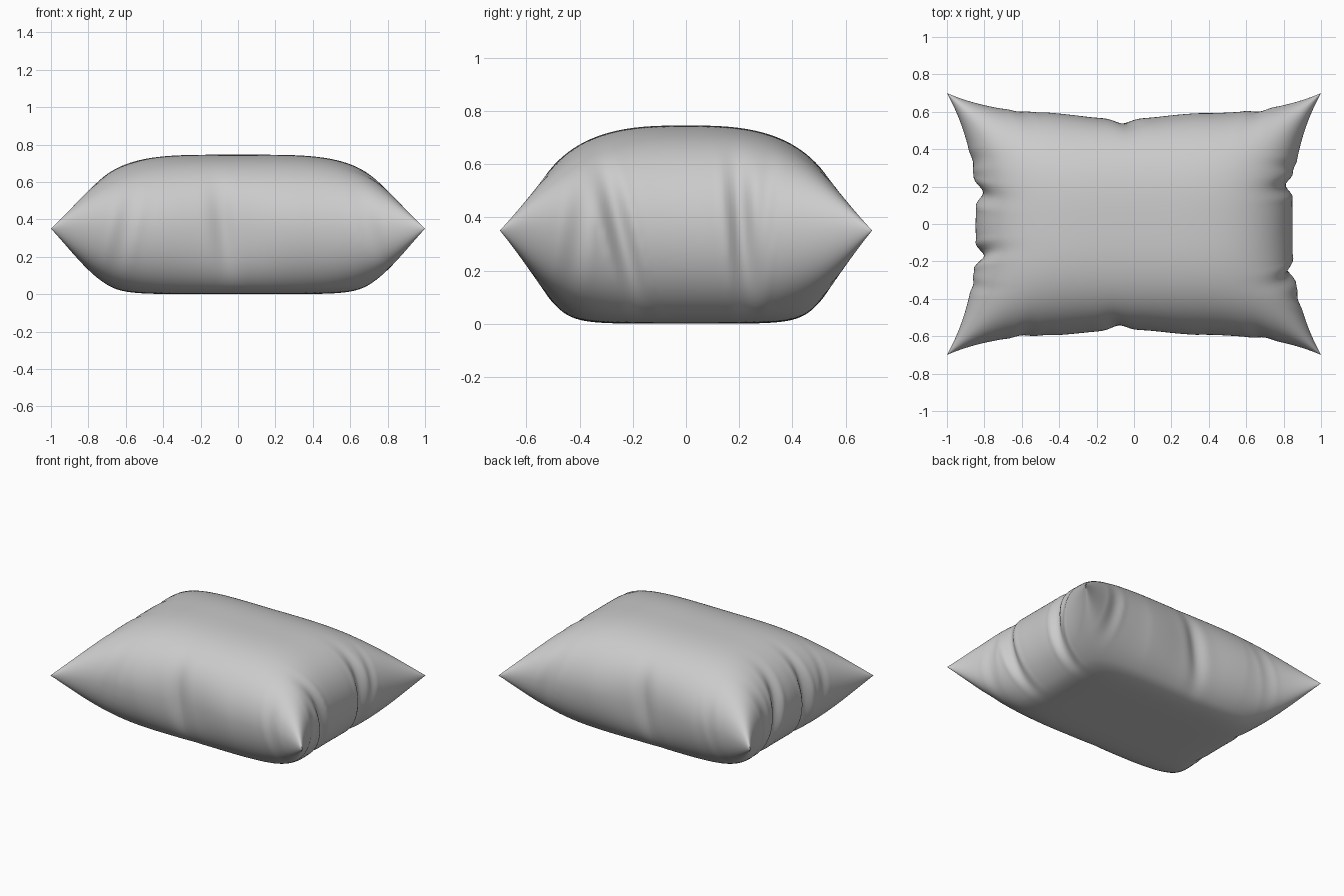
import bpy, bmesh, math

if "Cube" in bpy.data.objects:
    bpy.data.objects.remove(bpy.data.objects["Cube"])

N = 130            # grid steps across each cloth panel
SEAM_Z = 0.355

# Gathers in the side walls: position along edge, width, depth, slant with height
FOLDS = {
    "right": [(-0.25, 0.040, 0.040, -0.25), (0.21, 0.04, 0.045, -0.08),
              (0.29, 0.03, 0.015, 0.1), (-0.40, 0.04, 0.010, 0.15)],
    "left":  [(-0.17, 0.04, 0.050, 0.10), (0.17, 0.045, 0.045, -0.10),
              (0.33, 0.04, 0.010, 0.1), (-0.32, 0.03, 0.010, -0.1)],
    "front": [(-0.08, 0.05, 0.022, -0.12), (-0.04, 0.22, 0.028, -0.1),
              (-0.60, 0.05, 0.012, 0.2), (0.70, 0.05, 0.012, -0.25)],
    "back":  [(-0.06, 0.05, 0.022, 0.15), (-0.06, 0.24, 0.032, 0.0),
              (0.67, 0.05, 0.014, -0.25), (-0.62, 0.05, 0.008, 0.25)],
}


def gather(side, t, dz):
    """Inward pull of the wall: a valley with slight bulges beside it."""
    total = 0.0
    for pos, width, depth, slant in FOLDS[side]:
        d = (t - pos - slant * dz) / width
        total += depth * (1 - 0.35 * d * d) * math.exp(-d * d / 2)
    return total * (1 - 3.5 * dz * dz)


def point(s, t, top):
    # sine spacing puts more rows on the rounded walls
    u, v = math.sin(s * math.pi / 2), math.sin(t * math.pi / 2)
    au, av = abs(u), abs(v)
    # edges drawn in between four pointed corners
    x = u * (1 - 0.153 * (1 - av ** 2.5))
    y = v * (0.7 - 0.109 * (1 - au ** 4))
    px, py = (4.1, 2.85) if top else (4.8, 4.2)
    h = math.sqrt(max(0, 1 - au ** px) * max(0, 1 - av ** py))
    # slimmer toward the corners
    h *= 1 - (0.12 if top else 0.22) * (au * av) ** 3
    if top:
        dz = 0.395 * h
    else:
        # underside is pressed flat by the floor
        raw, k = 0.385 * h, 0.05
        g = max(k - abs(raw - 0.352), 0) / k
        dz = -(min(raw, 0.352) - g * g * k * 0.25)
    # folds fade out toward the middle of the panels and the corners
    wx = au ** 6 * (1 - av ** 6)
    wy = av ** 6 * (1 - au ** 6)
    gx = wx * gather("right" if u > 0 else "left", y, dz)
    gy = wy * gather("back" if v > 0 else "front", x, dz)
    return (x - math.copysign(gx, u), y - math.copysign(gy, v), SEAM_Z + dz)


# Two panels joined along the seam
bm = bmesh.new()
for top in (True, False):
    rows = [[bm.verts.new(point(2 * i / N - 1, 2 * j / N - 1, top))
             for j in range(N + 1)] for i in range(N + 1)]
    for i in range(N):
        for j in range(N):
            quad = [rows[i][j], rows[i + 1][j], rows[i + 1][j + 1], rows[i][j + 1]]
            bm.faces.new(quad if top else quad[::-1])
bmesh.ops.remove_doubles(bm, verts=bm.verts, dist=1e-5)
bmesh.ops.recalc_face_normals(bm, faces=bm.faces)

# Rest exactly on the floor
low = min(v.co.z for v in bm.verts)
for v in bm.verts:
    v.co.z -= low

mesh = bpy.data.meshes.new("pillow")
bm.to_mesh(mesh)
bm.free()
for p in mesh.polygons:
    p.use_smooth = True
pillow = bpy.data.objects.new("pillow", mesh)
bpy.context.collection.objects.link(pillow)
